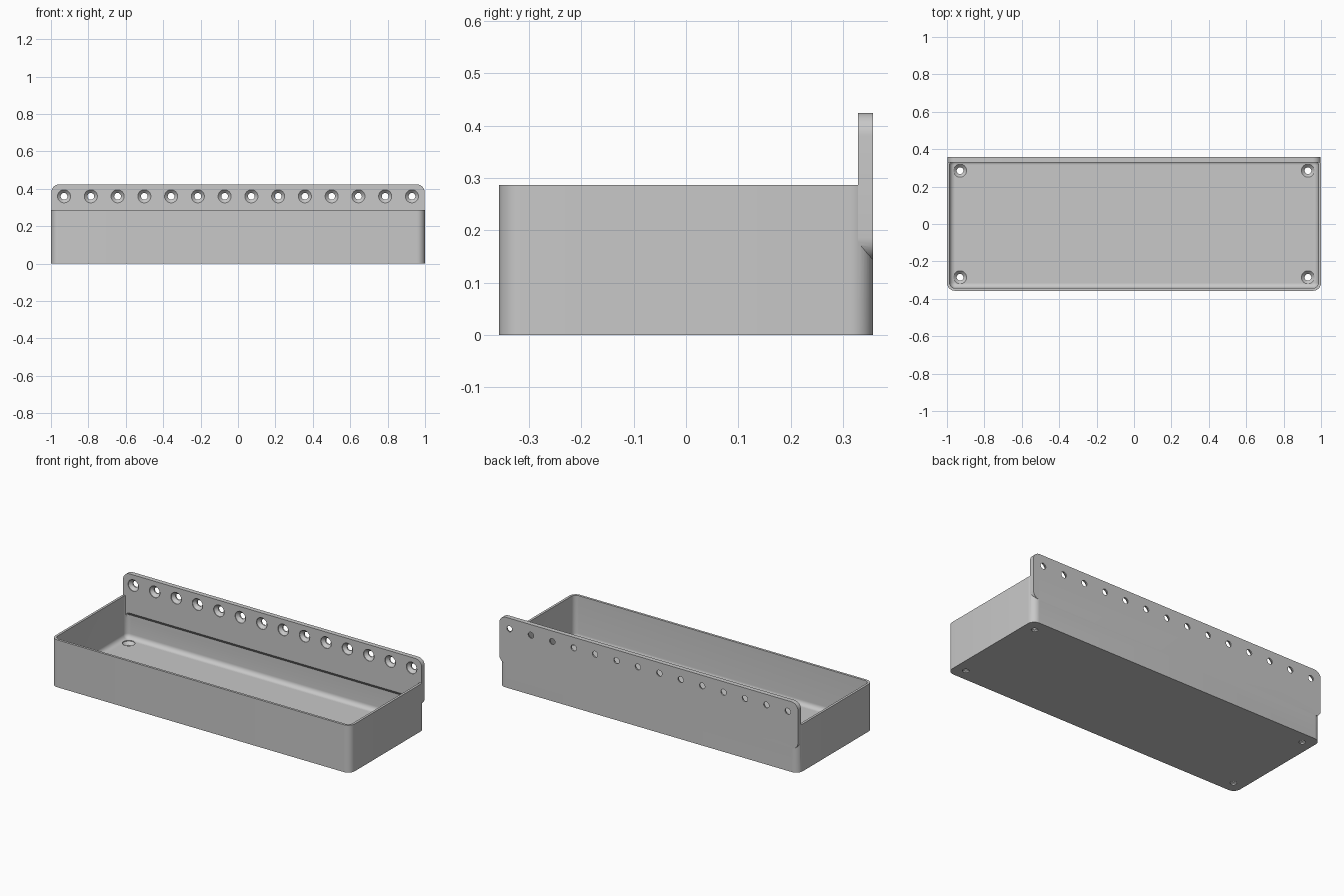
import bpy, bmesh, math

cube = bpy.data.objects.get("Cube")
if cube:
    bpy.data.objects.remove(cube, do_unlink=True)

W, D, H = 1.0, 0.357, 0.286        # half width, half depth, tray height
WALL, PLATE, FLOOR = 0.0143, 0.0286, 0.0286
CORNER, FILLET = 0.043, 0.028

grey = bpy.data.materials.new("plain grey")
grey.use_nodes = True
colour = (0.58, 0.58, 0.58, 1)
grey.diffuse_color = colour
grey.node_tree.nodes["Principled BSDF"].inputs["Base Color"].default_value = colour


def rounded(x0, x1, y0, y1, r, n=10):
    """Counter-clockwise outline of a rounded rectangle."""
    pts = []
    corners = ((x1 - r, y1 - r), (x0 + r, y1 - r), (x0 + r, y0 + r), (x1 - r, y0 + r))
    for q, (cx, cy) in enumerate(corners):
        for i in range(n + 1):
            a = math.pi / 2 * (q + i / n)
            pts.append((cx + r * math.cos(a), cy + r * math.sin(a)))
    return pts


def loft(name, rings):
    """Solid skinned over equal-length rings of points."""
    bm = bmesh.new()
    loops = [[bm.verts.new(p) for p in ring] for ring in rings]
    for low, high in zip(loops, loops[1:]):
        for i in range(len(low)):
            j = (i + 1) % len(low)
            bm.faces.new((low[i], low[j], high[j], high[i]))
    bm.faces.new(loops[0][::-1])
    bm.faces.new(loops[-1])
    bmesh.ops.recalc_face_normals(bm, faces=bm.faces)
    mesh = bpy.data.meshes.new(name)
    bm.to_mesh(mesh)
    bm.free()
    mesh.materials.append(grey)
    obj = bpy.data.objects.new(name, mesh)
    bpy.context.collection.objects.link(obj)
    return obj


def combine(target, tool, operation):
    """Apply a boolean and discard its tool."""
    mod = target.modifiers.new(operation, 'BOOLEAN')
    mod.operation, mod.object, mod.solver = operation, tool, 'EXACT'
    bpy.context.view_layer.objects.active = target
    bpy.ops.object.modifier_apply(modifier=mod.name)
    bpy.data.objects.remove(tool, do_unlink=True)


def countersink(place):
    """Turned screw-hole cutter, placed by (u, v, depth)."""
    ring = [math.tau * i / 32 for i in range(32)]
    stations = ((-0.02, 0.035), (0.004, 0.035), (0.021, 0.018), (0.05, 0.018))
    return loft("screw_cutter", [[place(r * math.cos(a), r * math.sin(a), d)
                                  for a in ring] for d, r in stations])


def flat(z, inset, r):
    return [(x, y, z) for x, y in rounded(-W + inset, W - inset, -D + inset, D - inset, r)]


# Tray with rounded corners and a filleted cavity
tray = loft("tray", [flat(0, 0, CORNER), flat(H, 0, CORNER)])
rings = []
for i in range(9):
    a = math.pi / 2 * i / 8
    inset = FILLET * (1 - math.sin(a))
    rings.append(flat(FLOOR + FILLET * (1 - math.cos(a)), WALL + inset,
                      CORNER - WALL - inset))
rings.append(flat(H + 0.1, WALL, CORNER - WALL))
combine(tray, loft("cavity_cutter", rings), 'DIFFERENCE')

# Mounting plate behind the tray, with a sloped ledge inside
outline = rounded(-0.998, 0.998, 0.143, 0.424, CORNER)
plate = loft("mounting_plate", [[(x, y, z) for x, z in outline]
                                for y in (D - PLATE, D)])
relief = [[(x, y, z) for x, y in rounded(-W + WALL, W - WALL, -D, back, CORNER - WALL)]
          for back, z in ((D - WALL, 0.1), (D - WALL, 0.169), (D - PLATE, 0.187))]
combine(plate, loft("relief_cutter", relief), 'DIFFERENCE')
combine(tray, plate, 'UNION')

# Countersunk wall holes
for i in range(14):
    cx = -0.93 + 1.86 * i / 13
    combine(tray, countersink(
        lambda u, v, d: (cx + u, D - PLATE + d, 0.36 + v)), 'DIFFERENCE')

# Countersunk floor holes
for cx in (-0.93, 0.93):
    for cy in (-0.285, 0.285):
        combine(tray, countersink(
            lambda u, v, d: (cx + u, cy + v, FLOOR - d)), 'DIFFERENCE')

tray.name = "wall_tray"
bpy.ops.object.select_all(action='DESELECT')
tray.select_set(True)
bpy.context.view_layer.objects.active = tray
bpy.ops.object.shade_smooth_by_angle(angle=math.radians(30))
